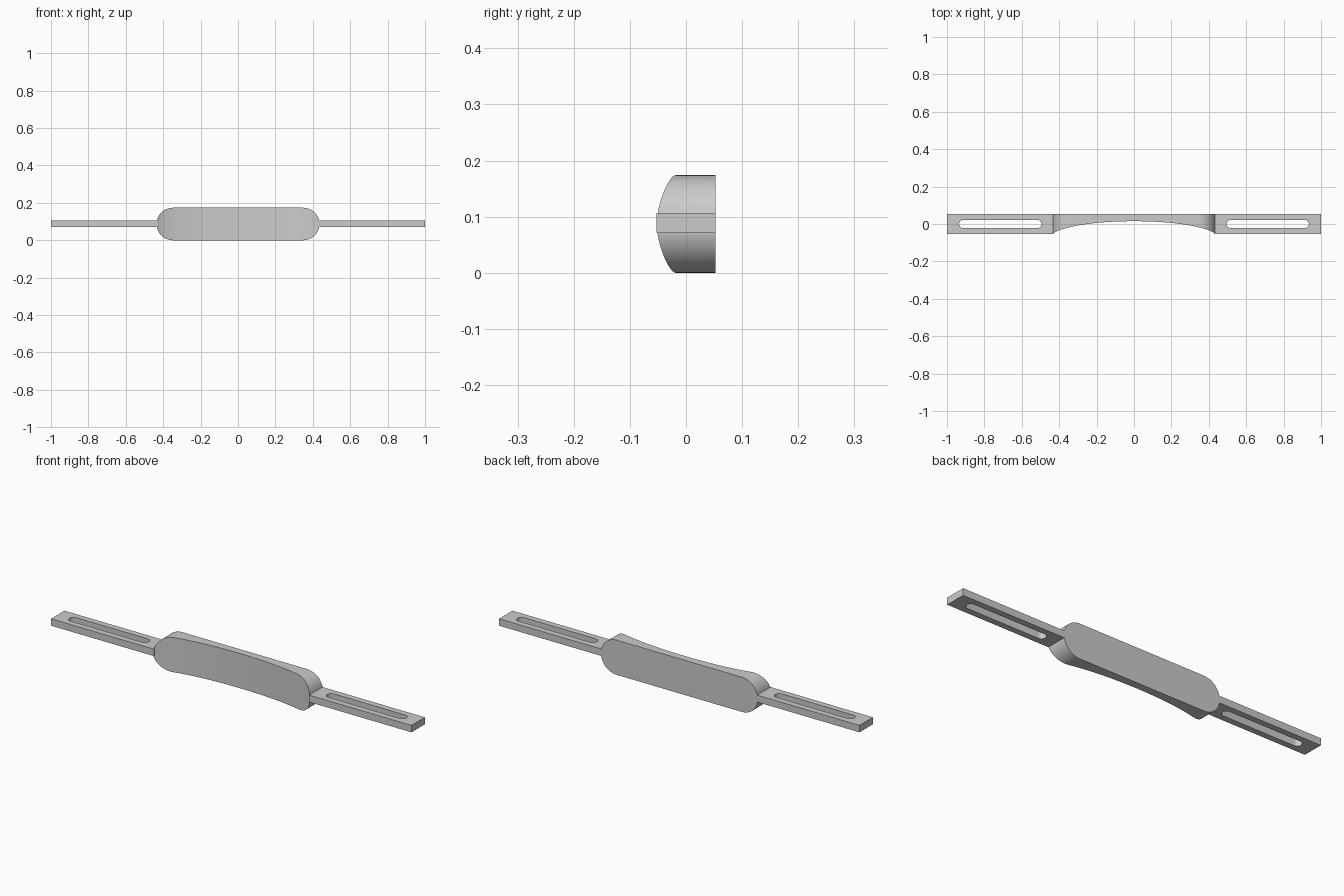
import bpy, bmesh, math

cube = bpy.data.objects.get("Cube")
if cube:
    bpy.data.objects.remove(cube, do_unlink=True)

grey = bpy.data.materials.new("plain grey")
grey.use_nodes = True
grey.diffuse_color = (0.6, 0.6, 0.6, 1)
grey.node_tree.nodes["Principled BSDF"].inputs["Base Color"].default_value = (0.6, 0.6, 0.6, 1)

BACK = 0.053          # flat back plane, also half the depth of the arms
RADIUS = 0.087        # rounded ends and half height of the body
STRAIGHT = 0.348      # half length of the straight body edges
ARM_Z, ARM_HALF = 0.0895, 0.0175


def finish(name, bm):
    """Turn a bmesh into a smooth-shaded object with sharp edges kept."""
    bmesh.ops.recalc_face_normals(bm, faces=bm.faces)
    mesh = bpy.data.meshes.new(name)
    bm.to_mesh(mesh)
    bm.free()
    mesh.materials.append(grey)
    obj = bpy.data.objects.new(name, mesh)
    bpy.context.collection.objects.link(obj)
    bpy.ops.object.select_all(action="DESELECT")
    obj.select_set(True)
    bpy.context.view_layer.objects.active = obj
    bpy.ops.object.shade_smooth_by_angle(angle=math.radians(30))
    return obj


def front_y(x):
    """Concave elliptical front face."""
    return -0.075 + 0.09 * math.sqrt(1 - (x / 0.45) ** 2)


def build_body():
    # Columns of (x, half height): straight middle, then rounded ends
    end = math.acos(0.016 / RADIUS)
    half = [(STRAIGHT * i / 20, RADIUS) for i in range(21)]
    half += [(STRAIGHT + RADIUS * math.sin(end * i / 16),
              RADIUS * math.cos(end * i / 16)) for i in range(1, 17)]
    columns = [(-x, h) for x, h in reversed(half[1:])] + half
    bm = bmesh.new()
    rings = []
    for x, h in columns:
        corners = [(front_y(x), -h), (BACK, -h), (BACK, h), (front_y(x), h)]
        rings.append([bm.verts.new((x, y, RADIUS + z)) for y, z in corners])
    for a, b in zip(rings, rings[1:]):
        for i in range(4):
            j = (i + 1) % 4
            bm.faces.new((a[i], a[j], b[j], b[i]))
    bm.faces.new(rings[0])
    bm.faces.new(rings[-1])
    finish("curved_body", bm)


def build_arm(name, side):
    # Rectangular bar with a round-ended slot through it
    outer = [(0.43, -BACK), (1, -BACK), (1, BACK), (0.43, BACK)]
    r, slot = 0.022, []
    for centre, start in ((0.913, -90), (0.517, 90)):
        for i in range(13):
            a = math.radians(start + 15 * i)
            slot.append((centre + r * math.cos(a), r * math.sin(a)))
    bm = bmesh.new()
    edges = []
    for loop in (outer, slot):
        vs = [bm.verts.new((side * x, y, ARM_Z - ARM_HALF)) for x, y in loop]
        edges += [bm.edges.new((v, vs[i - 1])) for i, v in enumerate(vs)]
    bmesh.ops.triangle_fill(bm, edges=edges, use_beauty=True)
    solid = bmesh.ops.extrude_face_region(bm, geom=bm.faces[:], use_keep_orig=True)
    top = [g for g in solid["geom"] if isinstance(g, bmesh.types.BMVert)]
    bmesh.ops.translate(bm, verts=top, vec=(0, 0, 2 * ARM_HALF))
    finish(name, bm)


build_body()
build_arm("left_slotted_arm", 1)
build_arm("right_slotted_arm", -1)
